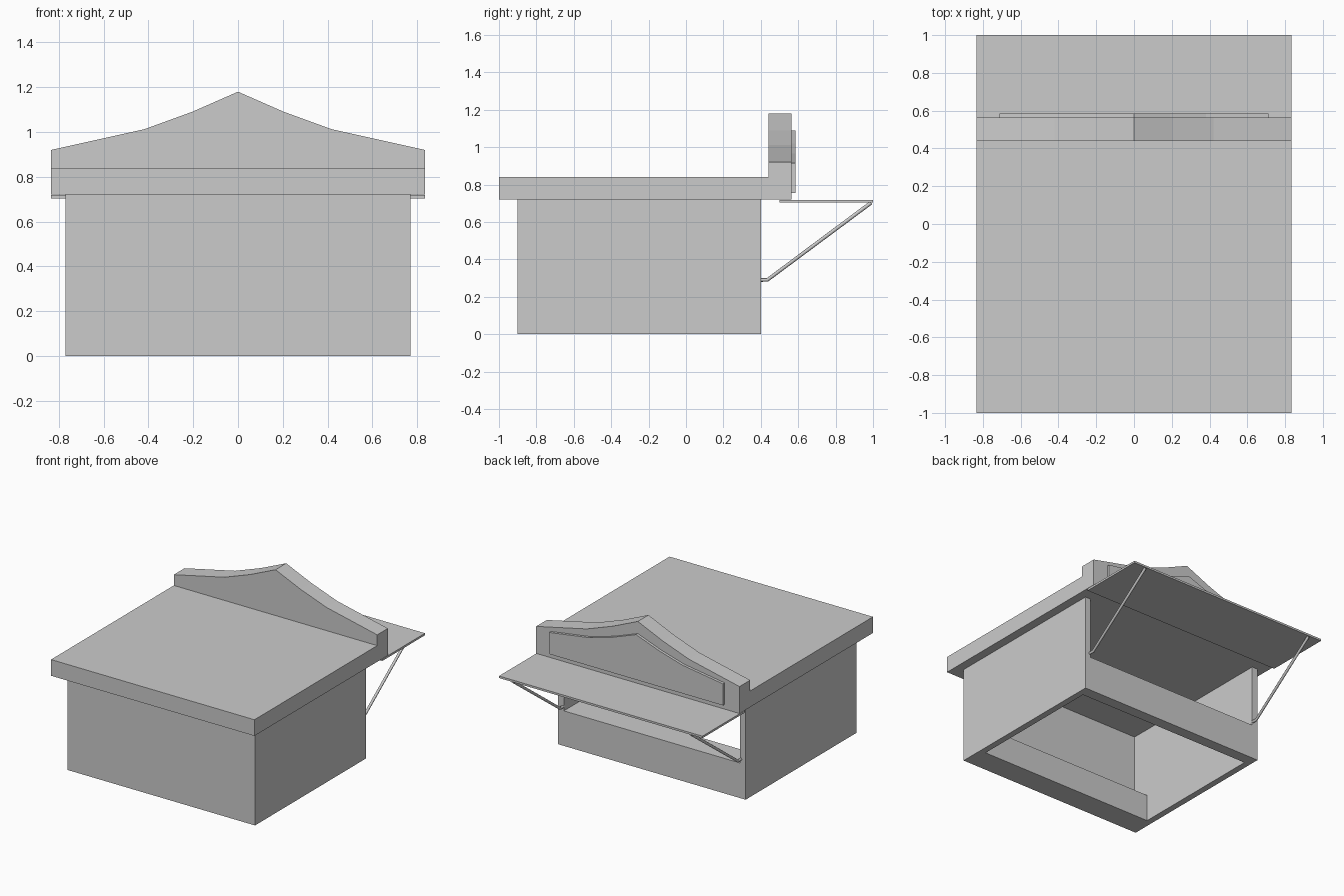
import bpy, bmesh

if "Cube" in bpy.data.objects:
    bpy.data.objects.remove(bpy.data.objects["Cube"])


def box(name, x0, x1, y0, y1, z0, z1):
    prism(name, [(x0, z0), (x1, z0), (x1, z1), (x0, z1)], y0, y1)


def prism(name, profile, y0, y1):
    """Extrude an xz profile from y0 to y1."""
    bm = bmesh.new()
    face = bm.faces.new([bm.verts.new((x, y0, z)) for x, z in profile])
    ext = bmesh.ops.extrude_face_region(bm, geom=[face])
    moved = [g for g in ext["geom"] if isinstance(g, bmesh.types.BMVert)]
    bmesh.ops.translate(bm, verts=moved, vec=(0, y1 - y0, 0))
    bmesh.ops.recalc_face_normals(bm, faces=bm.faces)
    me = bpy.data.meshes.new(name)
    bm.to_mesh(me)
    bm.free()
    bpy.context.collection.objects.link(bpy.data.objects.new(name, me))


def gable(half, bottom):
    """Mirror the right half of a gable outline, ending at the centre peak."""
    left = [(-x, z) for x, z in reversed(half[:-1])]
    w = half[0][0]
    return [(-w, bottom), (w, bottom)] + half + left


W, T = 0.77, 0.047

# Walls, open underneath and above the counter at the back
for side, s in (("left", -1), ("right", 1)):
    a, b = sorted((s * W, s * (W - T)))
    box(side + "_wall", a, b, -0.9, 0.4, 0, 0.72)
box("front_wall", -W + T, W - T, -0.9, -0.855, 0, 0.72)
box("inner_bench", -W + T, W - T, -0.855, -0.722, 0, 0.2)
box("counter_wall", -W + T, W - T, 0.317, 0.4, 0, 0.26)
box("counter_shelf", -W + T, W - T, 0.22, 0.317, 0.21, 0.26)

# Flat roof
box("roof", -0.835, 0.835, -1, 0.44, 0.72, 0.84)

# Gabled sign board and its raised panel
prism("sign_board", gable([(0.835, 0.92), (0.42, 1.012), (0.205, 1.09), (0, 1.18)], 0.72), 0.44, 0.565)
prism("sign_panel", gable([(0.713, 0.915), (0.38, 0.965), (0.19, 1.02), (0, 1.09)], 0.755), 0.565, 0.585)

# Raised hatch
box("hatch", -0.835, 0.835, 0.5, 1, 0.703, 0.718)

# Hatch struts
for side, x in (("left", -0.73), ("right", 0.73)):
    cu = bpy.data.curves.new(side + "_strut", "CURVE")
    cu.dimensions = "3D"
    cu.bevel_depth = 0.01
    cu.bevel_resolution = 2
    cu.use_fill_caps = True
    sp = cu.splines.new("POLY")
    sp.points.add(2)
    for p, (y, z) in zip(sp.points, [(0.39, 0.29), (0.435, 0.29), (0.99, 0.703)]):
        p.co = (x, y, z, 1)
    bpy.context.collection.objects.link(bpy.data.objects.new(side + "_strut", cu))
